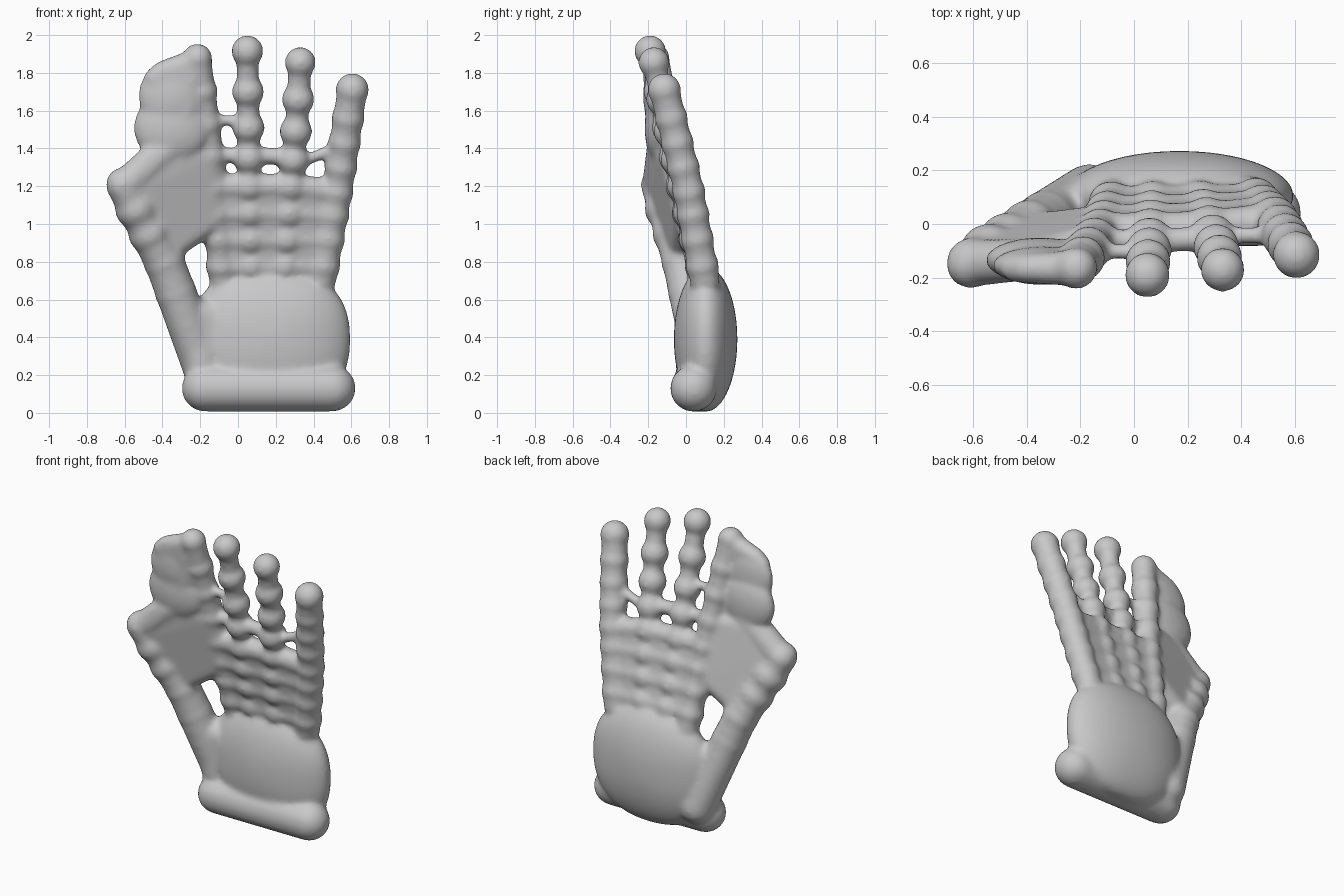
import bpy, bmesh, math
from mathutils import Matrix, Vector

cube = bpy.data.objects.get("Cube")
if cube:
    bpy.data.objects.remove(cube, do_unlink=True)

bm = bmesh.new()


def ball(x, y, z, rx, ry=None, rz=None, detail=3):
    """Sphere or ellipsoid; returns its vertices."""
    mat = Matrix.Translation((x, y, z)) @ Matrix.Diagonal((rx, ry or rx, rz or rx, 1))
    return bmesh.ops.create_icosphere(bm, subdivisions=detail, radius=1, matrix=mat)["verts"]


def hull(*balls):
    """Skin stretched over several balls given as (x, y, z, r)."""
    part = bmesh.new()
    for x, y, z, r in balls:
        bmesh.ops.create_icosphere(part, subdivisions=3, radius=r,
                                   matrix=Matrix.Translation((x, y, z)))
    res = bmesh.ops.convex_hull(part, input=part.verts)
    junk = {e for e in res["geom_interior"] if isinstance(e, bmesh.types.BMVert)}
    bmesh.ops.delete(part, geom=list(junk), context="VERTS")
    tmp = bpy.data.meshes.new("part")
    part.to_mesh(tmp)
    part.free()
    bm.from_mesh(tmp)
    bpy.data.meshes.remove(tmp)


def along(path, z):
    """Point at height z on a path of (x, y, z) points."""
    for a, b in zip(path, path[1:]):
        if z <= b[2]:
            break
    return Vector(a).lerp(Vector(b), (z - a[2]) / (b[2] - a[2]))


# Wrist roll
hull((-0.175, 0.04, 0.13, 0.124), (0.5, 0.04, 0.13, 0.124))

# Palm: ellipsoid with squarish front outline
for v in ball(0, 0, 0, 1, detail=5):
    x, y, z = v.co
    p = 2.35
    d = (abs(x) ** p + abs(z) ** p) ** (1 / p)
    s = math.hypot(x, z) / d if d > 1e-6 else 1
    v.co = (0.17 + 0.425 * x * s, 0.104 + 0.168 * y, 0.39 + 0.385 * z * s)

# Thumb: tapered tube with faint beads, and the flesh joining it to the palm
thumb = [(-0.165, 0.11, 0.2), (-0.39, -0.02, 0.8), (-0.61, -0.15, 1.21)]
hull((*thumb[0], 0.115), (*thumb[1], 0.106))
hull((*thumb[1], 0.106), (*thumb[2], 0.09))
for z in (0.3, 0.47, 0.64, 0.8, 0.95, 1.08):
    ball(*along(thumb, z), 0.112)
ball(-0.605, -0.145, 1.205, 0.095)
hull((-0.19, 0.07, 0.25, 0.1), (-0.27, 0.045, 0.53, 0.09), (-0.14, 0.08, 0.5, 0.1))

# Fingers: a core tube with beads strung along it
fingers = [
    ([(-0.08, 0.095, 0.7), (-0.12, -0.015, 1.15), (-0.215, -0.165, 1.88)],
     [0.78, 0.92, 1.06, 1.2, 1.36, 1.53, 1.7, 1.877], 0.074, 0.086, 0.08),
    ([(0.07, 0.095, 0.7), (0.06, -0.025, 1.2), (0.05, -0.19, 1.915)],
     [0.78, 0.92, 1.06, 1.2, 1.35, 1.51, 1.7, 1.915], 0.06, 0.087, 0.086),
    ([(0.24, 0.095, 0.7), (0.28, -0.015, 1.2), (0.312, -0.1, 1.55), (0.33, -0.17, 1.855)],
     [0.78, 0.92, 1.06, 1.2, 1.34, 1.49, 1.66, 1.855], 0.062, 0.088, 0.084),
    ([(0.44, 0.1, 0.7), (0.53, 0.01, 1.2), (0.605, -0.115, 1.71)],
     [0.78, 0.92, 1.05, 1.17, 1.3, 1.43, 1.56, 1.71], 0.08, 0.09, 0.09),
]
for path, beads, core, bead, tip in fingers:
    for a, b in zip(path, path[1:]):
        hull((*a, core), (*b, core))
    for z in beads[:-1]:
        ball(*along(path, z), bead)
    ball(*along(path, beads[-1]), tip)

# Knuckle rows and the web between neighbouring fingers
for (pa, ba, *_), (pb, bb, *_) in zip(fingers, fingers[1:]):
    for i in range(4):
        hull((*along(pa, ba[i]), 0.068), (*along(pb, bb[i]), 0.068))
    hull(*[(*along(p, z), 0.056) for p in (pa, pb) for z in (0.72, 1.19)])

# Small bridges above the web
for f, za, zb, r in [(0, 1.37, 1.36, 0.042), (0, 1.56, 1.54, 0.03),
                     (1, 1.365, 1.355, 0.046), (2, 1.31, 1.42, 0.032)]:
    hull((*along(fingers[f][0], za), r), (*along(fingers[f + 1][0], zb), r))

# Fleshy sheet between thumb and first finger
hull((-0.56, -0.135, 1.18, 0.075), (-0.35, -0.025, 0.88, 0.07), (-0.46, -0.14, 1.35, 0.07),
     (-0.16, -0.075, 1.36, 0.07), (-0.13, 0.0, 1.03, 0.07))
hull((-0.6, -0.145, 1.2, 0.088), (-0.47, -0.145, 1.34, 0.072), (-0.34, -0.13, 1.42, 0.075))

# Swollen side lobes on the first finger
ball(-0.35, -0.135, 1.51, 0.205, 0.085, 0.19)
ball(-0.345, -0.155, 1.68, 0.185, 0.072, 0.185)
hull((-0.445, -0.165, 1.775, 0.052), (-0.4, -0.165, 1.81, 0.055), (-0.22, -0.165, 1.865, 0.066),
     (-0.3, -0.15, 1.5, 0.06))

# Fuse everything into one soft skin
mesh = bpy.data.meshes.new("hand")
bm.to_mesh(mesh)
bm.free()
hand = bpy.data.objects.new("hand", mesh)
bpy.context.collection.objects.link(hand)

remesh = hand.modifiers.new("fuse", "REMESH")
remesh.mode = "VOXEL"
remesh.voxel_size = 0.014
remesh.use_smooth_shade = True
soften = hand.modifiers.new("soften", "SMOOTH")
soften.factor = 0.5
soften.iterations = 14

grey = bpy.data.materials.new("plain grey")
grey.use_nodes = True
colour = (0.58, 0.58, 0.58, 1)
grey.diffuse_color = colour
grey.node_tree.nodes["Principled BSDF"].inputs["Base Color"].default_value = colour
mesh.materials.append(grey)
for face in mesh.polygons:
    face.use_smooth = True
